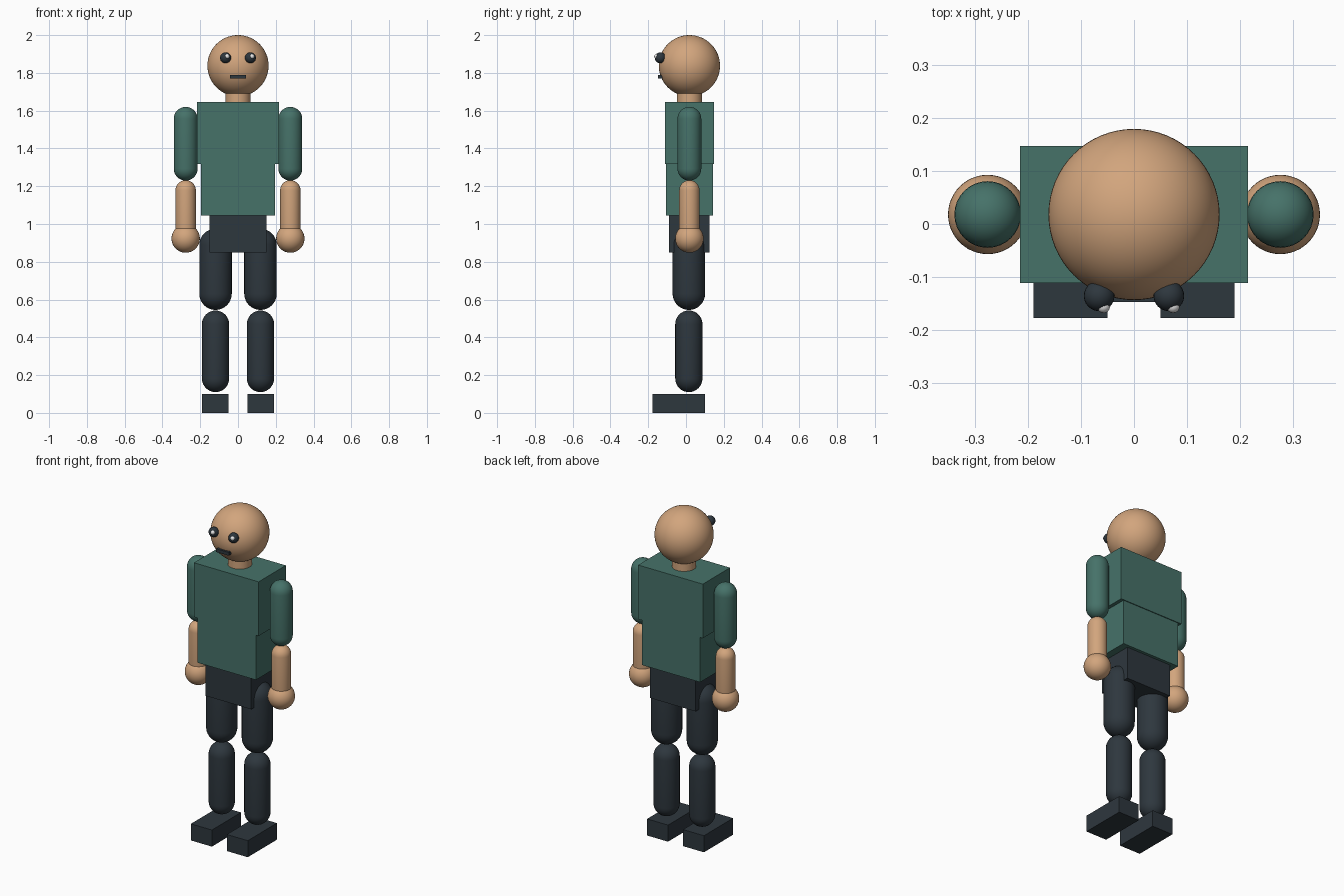
import bpy, bmesh, math
from mathutils import Vector, Matrix

if "Cube" in bpy.data.objects:
    bpy.data.objects.remove(bpy.data.objects["Cube"])

YC = 0.018  # depth of the body axis


def material(name, rgb):
    m = bpy.data.materials.new(name)
    m.diffuse_color = (*rgb, 1)
    m.use_nodes = True
    m.node_tree.nodes["Principled BSDF"].inputs["Base Color"].default_value = m.diffuse_color
    return m


skin = material("skin", (0.645, 0.376, 0.205))
shirt = material("shirt_green", (0.061, 0.168, 0.141))
dark = material("dark_slate", (0.027, 0.038, 0.048))
glint = material("eye_glint_white", (0.85, 0.85, 0.85))


def finish(bm, name, mat, smooth=False):
    bmesh.ops.recalc_face_normals(bm, faces=bm.faces)
    for f in bm.faces:
        f.smooth = smooth
    mesh = bpy.data.meshes.new(name)
    bm.to_mesh(mesh)
    bm.free()
    mesh.materials.append(mat)
    ob = bpy.data.objects.new(name, mesh)
    bpy.context.collection.objects.link(ob)
    return ob


def box(name, mat, lo, hi):
    lo, hi = Vector(lo), Vector(hi)
    bm = bmesh.new()
    bmesh.ops.create_cube(bm, size=1)
    bmesh.ops.scale(bm, vec=hi - lo, verts=bm.verts)
    bmesh.ops.translate(bm, vec=(lo + hi) / 2, verts=bm.verts)
    return finish(bm, name, mat)


def ball(name, mat, centre, r, segs=48):
    bm = bmesh.new()
    bmesh.ops.create_uvsphere(bm, u_segments=segs, v_segments=segs // 2, radius=r,
                              matrix=Matrix.Translation(centre))
    return finish(bm, name, mat, True)


def capsule(name, mat, x, y, z0, z1, r, segs=32, arc=8):
    # half outline with rounded ends, spun about the vertical axis
    bm = bmesh.new()
    pts = []
    for zc, start in ((z0 + r, -math.pi / 2), (z1 - r, 0)):
        for i in range(arc + 1):
            a = start + i * math.pi / 2 / arc
            pts.append((x + r * math.cos(a), y, zc + r * math.sin(a)))
    vs = [bm.verts.new(p) for p in pts]
    edges = [bm.edges.new(pair) for pair in zip(vs, vs[1:])]
    bmesh.ops.spin(bm, geom=vs + edges, cent=(x, y, 0), axis=(0, 0, 1),
                   angle=2 * math.pi, steps=segs)
    bmesh.ops.remove_doubles(bm, verts=bm.verts, dist=1e-4)
    return finish(bm, name, mat, True)


# Head and neck
ball("head", skin, (0, YC, 1.838), 0.162, 64)
bm = bmesh.new()
bmesh.ops.create_cone(bm, cap_ends=True, segments=32, radius1=0.066, radius2=0.066,
                      depth=0.10, matrix=Matrix.Translation((0, YC, 1.67)))
neck = finish(bm, "neck", skin)
for f in neck.data.polygons:
    f.use_smooth = abs(f.normal.z) < 0.5

# Face
box("mouth", dark, (-0.042, -0.148, 1.77), (0.042, -0.122, 1.79))

# Torso blocks
box("chest", shirt, (-0.216, YC - 0.13, 1.318), (0.216, YC + 0.13, 1.645))
box("abdomen", shirt, (-0.195, YC - 0.125, 1.045), (0.195, YC + 0.125, 1.318))
box("pelvis", dark, (-0.152, YC - 0.109, 0.85), (0.152, YC + 0.107, 1.045))

# Paired parts
for side, s in (("left", 1), ("right", -1)):
    ball(side + "_eye", dark, (s * 0.066, -0.136, 1.88), 0.029, 24)
    ball(side + "_eye_glint", glint, (s * 0.066 + 0.008, -0.156, 1.887), 0.0125, 16)
    capsule(side + "_upper_arm", shirt, s * 0.277, YC, 1.23, 1.62, 0.063)
    capsule(side + "_forearm", skin, s * 0.277, YC, 0.925, 1.232, 0.054)
    ball(side + "_hand", skin, (s * 0.277, YC, 0.923), 0.075)
    capsule(side + "_thigh", dark, s * 0.119, 0.015, 0.545, 0.975, 0.086)
    capsule(side + "_shin", dark, s * 0.119, 0.015, 0.11, 0.542, 0.072)
    xs = sorted((s * 0.05, s * 0.19))
    box(side + "_foot", dark, (xs[0], -0.178, 0), (xs[1], 0.10, 0.10))
